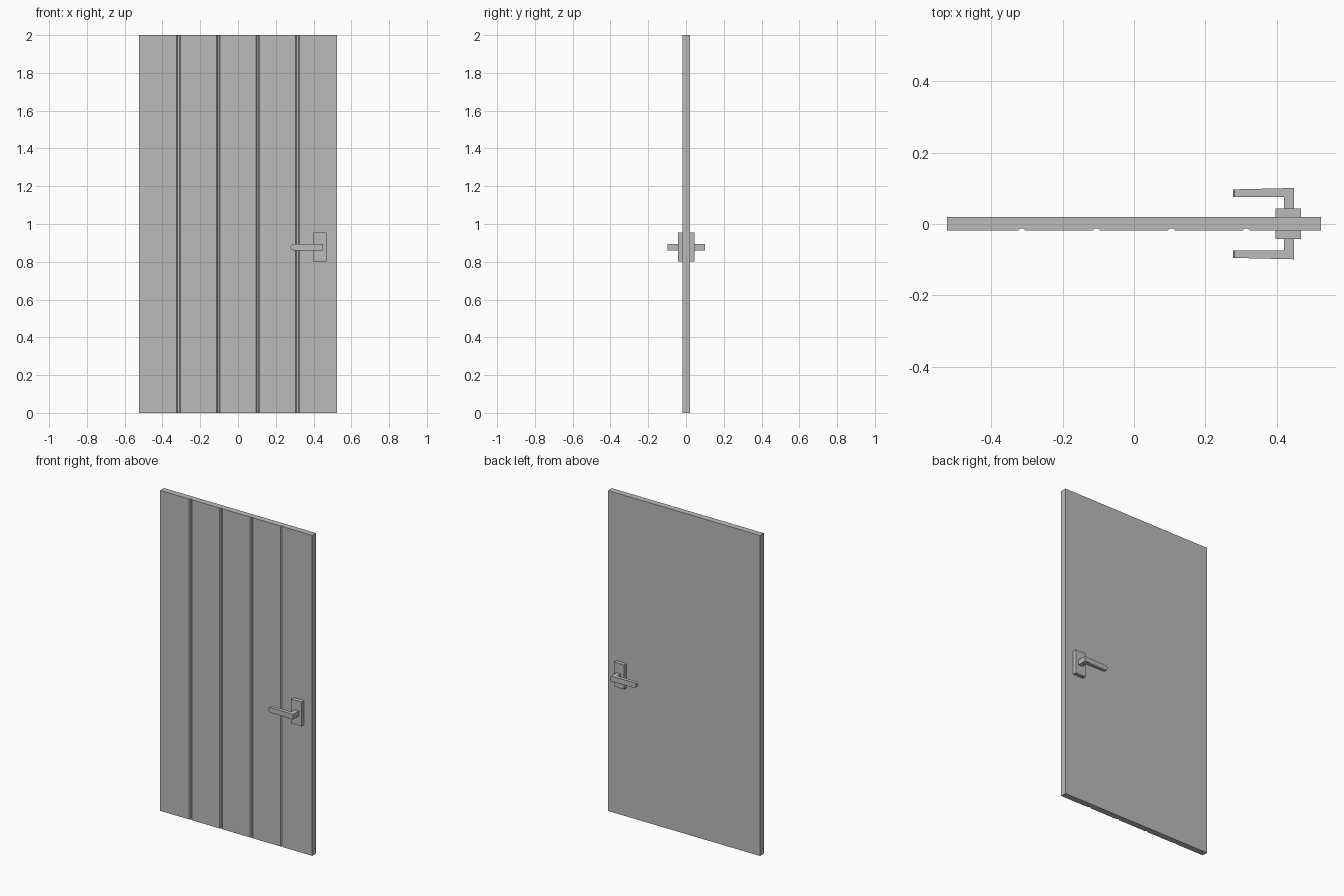
import bpy
import bmesh
from mathutils import Vector

cube = bpy.data.objects.get("Cube")
if cube:
    bpy.data.objects.remove(cube, do_unlink=True)

grey = bpy.data.materials.new("plain grey")
grey.use_nodes = True
grey.diffuse_color = (0.5, 0.5, 0.5, 1)
grey.node_tree.nodes["Principled BSDF"].inputs["Base Color"].default_value = (0.5, 0.5, 0.5, 1)


def extrude_profile(name, points, z0, z1, finish=None):
    """Raise a closed xy outline from z0 to z1."""
    bm = bmesh.new()
    face = bm.faces.new([bm.verts.new((x, y, z0)) for x, y in points])
    raised = bmesh.ops.extrude_face_region(bm, geom=[face])
    verts = [v for v in raised["geom"] if isinstance(v, bmesh.types.BMVert)]
    bmesh.ops.translate(bm, verts=verts, vec=Vector((0, 0, z1 - z0)))
    if finish:
        finish(bm)
    bmesh.ops.recalc_face_normals(bm, faces=bm.faces)
    mesh = bpy.data.meshes.new(name)
    bm.to_mesh(mesh)
    bm.free()
    mesh.materials.append(grey)
    obj = bpy.data.objects.new(name, mesh)
    bpy.context.collection.objects.link(obj)
    return obj


# Door slab with four grooves down the front
half, front, back = 0.525, -0.018, 0.02
outline = [(half, back), (-half, back), (-half, front)]
for i in range(4):
    x = -0.315 + 0.21 * i
    outline += [(x - 0.01, front), (x - 0.004, front + 0.006),
                (x + 0.004, front + 0.006), (x + 0.01, front)]
outline.append((half, front))
extrude_profile("door_slab", outline, 0, 2)


# Rounded end of the lever
def round_tip(bm):
    tip_x = min(v.co.x for v in bm.verts)
    tips = [e for e in bm.edges
            if all(abs(v.co.x - tip_x) < 1e-5 for v in e.verts)
            and abs(e.verts[0].co.z - e.verts[1].co.z) < 1e-5]
    bmesh.ops.bevel(bm, geom=tips, offset=0.012, segments=2, profile=0.5, affect='EDGES')


# Matching handle on each side, mirrored about the slab's middle
middle = (front + back) / 2
for side, sign in (("front", -1), ("back", 1)):
    def place(points):
        return [(x, middle + sign * y) for x, y in points]

    plate = [(0.397, 0.017), (0.468, 0.017), (0.468, 0.043), (0.397, 0.043)]
    extrude_profile(side + "_handle_plate", place(plate), 0.802, 0.954)
    lever = [(0.42, 0.04), (0.449, 0.04), (0.449, 0.1),
             (0.278, 0.096), (0.278, 0.075), (0.42, 0.075)]
    extrude_profile(side + "_handle_lever", place(lever), 0.861, 0.893, round_tip)
